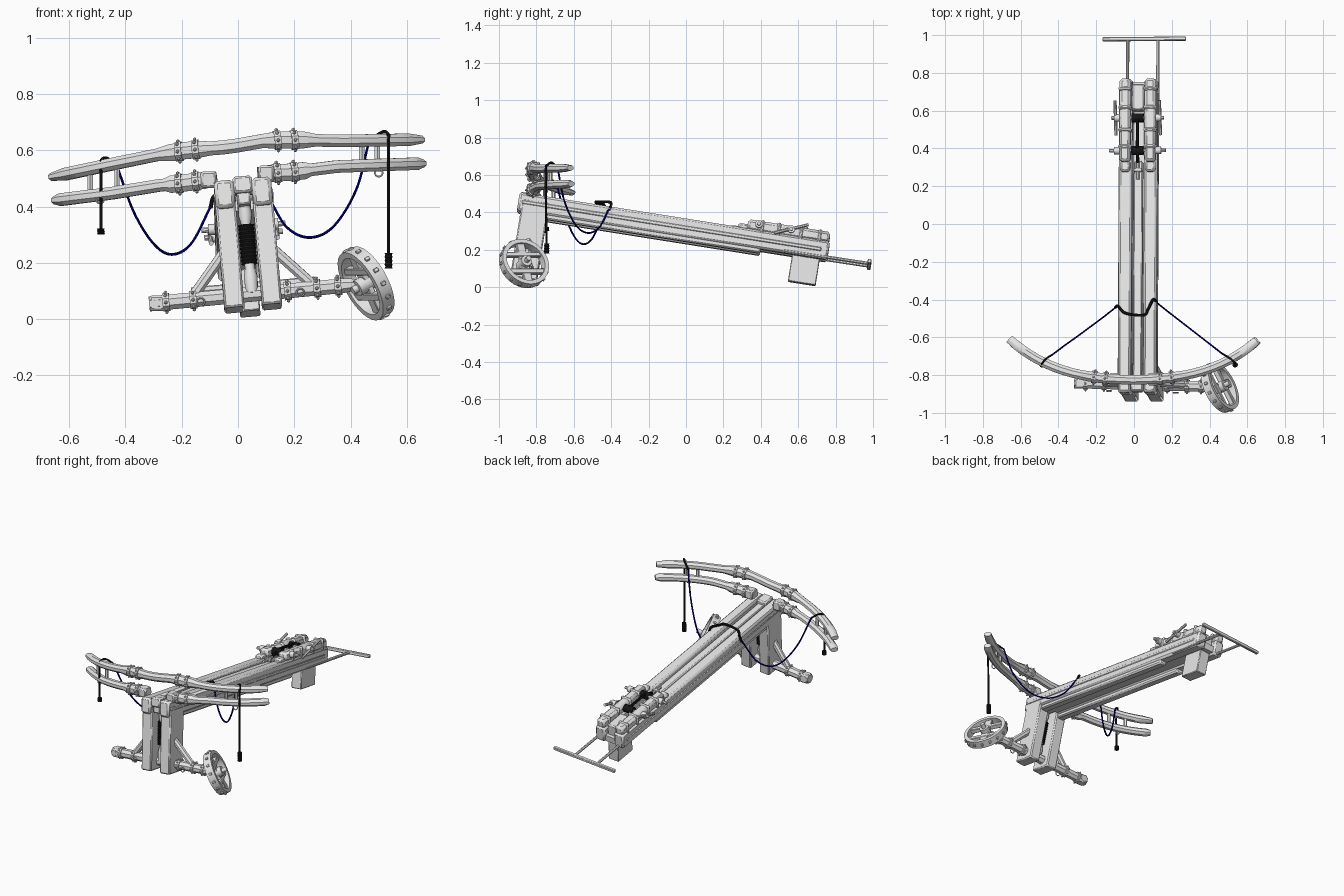
import bpy, bmesh, math
from mathutils import Matrix, Vector

old = bpy.data.objects.get("Cube")
if old:
    bpy.data.objects.remove(old, do_unlink=True)


def material(name, rgb):
    m = bpy.data.materials.new(name)
    m.use_nodes = True
    m.diffuse_color = (*rgb, 1)
    m.node_tree.nodes["Principled BSDF"].inputs["Base Color"].default_value = (*rgb, 1)
    return m


GREY = material("pale grey", (0.8, 0.8, 0.8))
BLACK = material("black rope", (0.008, 0.008, 0.008))
BLUE = material("navy string", (0.0, 0.0, 0.25))

WORLD = Matrix.Identity(4)
# Tilted frame of the stock: origin on top of its front end, y runs to the back
STOCK = (Matrix.Translation((0.015, -0.85, 0.494)) @ Matrix.Rotation(math.radians(-0.3), 4, 'Z')
         @ Matrix.Rotation(math.radians(-9), 4, 'X') @ Matrix.Rotation(math.radians(-5), 4, 'Y'))


def finish(name, bm, mat, frame=WORLD):
    bmesh.ops.recalc_face_normals(bm, faces=bm.faces)
    me = bpy.data.meshes.new(name)
    bm.to_mesh(me)
    bm.free()
    me.transform(frame)
    me.materials.append(mat)
    ob = bpy.data.objects.new(name, me)
    bpy.context.collection.objects.link(ob)
    return ob


def box(name, lo, hi, frame=STOCK, bevel=0.008, mat=GREY):
    lo, hi = Vector(lo), Vector(hi)
    bm = bmesh.new()
    bmesh.ops.create_cube(bm, size=1, matrix=Matrix.Translation((lo + hi) / 2) @ Matrix.Diagonal((*(hi - lo), 1)))
    if bevel:
        bmesh.ops.bevel(bm, geom=bm.edges[:], offset=bevel, segments=1, affect='EDGES')
    return finish(name, bm, mat, frame)


def sweep(name, pts, radii, mat=GREY, sides=8, frame=WORLD):
    """Sweep an n-sided section along points; radii is a number or (side, up) pairs."""
    pts = [Vector(p) for p in pts]
    if not isinstance(radii, list):
        radii = [(radii, radii)] * len(pts)
    bm = bmesh.new()
    rings = []
    for i, p in enumerate(pts):
        t = (pts[min(i + 1, len(pts) - 1)] - pts[max(i - 1, 0)]).normalized()
        ref = Vector((0, 1, 0)) if abs(t.z) > 0.9 else Vector((0, 0, 1))
        s = t.cross(ref).normalized()
        u = s.cross(t)
        angles = [math.tau * (k + 0.5) / sides for k in range(sides)]
        rings.append([bm.verts.new(p + s * radii[i][0] * math.cos(a) + u * radii[i][1] * math.sin(a))
                      for a in angles])
    for a, b in zip(rings, rings[1:]):
        for k in range(sides):
            bm.faces.new((a[k], a[(k + 1) % sides], b[(k + 1) % sides], b[k]))
    bm.faces.new(rings[0][::-1])
    bm.faces.new(rings[-1])
    return finish(name, bm, mat, frame)


def smooth_path(pts, n=8):
    p = [Vector(q) for q in pts]
    p = [2 * p[0] - p[1]] + p + [2 * p[-1] - p[-2]]
    out = []
    for a, b, c, d in zip(p, p[1:], p[2:], p[3:]):
        for i in range(n):
            t = i / n
            out.append(0.5 * (2 * b + (c - a) * t + (2 * a - 5 * b + 4 * c - d) * t * t
                              + (3 * b - a - 3 * c + d) * t ** 3))
    return out + [p[-2]]


def lathe_ring(name, section, frame, mat=GREY, steps=32):
    """Spin a closed (radius, height) section around local z."""
    bm = bmesh.new()
    vs = [bm.verts.new((r, 0, h)) for r, h in section]
    es = [bm.edges.new((vs[i], vs[(i + 1) % len(vs)])) for i in range(len(vs))]
    bmesh.ops.spin(bm, geom=vs + es, cent=(0, 0, 0), axis=(0, 0, 1), angle=math.tau, steps=steps)
    bmesh.ops.remove_doubles(bm, verts=bm.verts[:], dist=1e-5)
    return finish(name, bm, mat, frame)


def ring(name, pos, r=0.014, tube=0.003):
    sec = [(r + tube * math.cos(k * math.tau / 6), tube * math.sin(k * math.tau / 6)) for k in range(6)]
    lathe_ring(name, sec, Matrix.Translation(pos) @ Matrix.Rotation(1.4, 4, 'X'), steps=14)


def band(name, pos, tangent, ry, rz, frame=WORLD):
    """Studded clamp wrapped around a beam."""
    pos, t = Vector(pos), Vector(tangent).normalized()
    sweep(name, [pos - t * 0.012, pos + t * 0.012], [(ry, rz)] * 2, sides=8, frame=frame)
    s = t.cross(Vector((0, 0, 1))).normalized()
    u = s.cross(t)
    bm = bmesh.new()
    for a in range(8):
        c = pos + s * ry * math.cos(a * math.pi / 4) + u * rz * math.sin(a * math.pi / 4)
        bmesh.ops.create_icosphere(bm, subdivisions=1, radius=0.007, matrix=Matrix.Translation(c))
    finish(name + "_studs", bm, GREY, frame)


# Stock: paired rails, sunken slider and under strip
for side, x in (("right", -0.067), ("left", 0.067)):
    box(side + "_rail", (x - 0.035, -0.04, -0.1), (x + 0.035, 1.64, 0), bevel=0.012)
    box(side + "_rail_lip", (x - 0.039, -0.02, -0.06), (x + 0.039, 1.6, -0.04), bevel=0.004)
    box(side + "_under_strip", (x - 0.025, 0.1, -0.122), (x + 0.025, 1.28, -0.09))
    box(side + "_post", (x - 0.036, -0.02, -0.455), (x + 0.036, 0.125, -0.03), bevel=0.007)
    # Winch cheeks at the back
    c = box(side + "_winch_cheek", (x - 0.03, 1.19, -0.01), (x + 0.03, 1.635, 0.05), bevel=0.014)
    box(side + "_cheek_step", (x - 0.026, 1.14, -0.01), (x + 0.026, 1.2, 0.022), bevel=0.01)
    for y in (1.27, 1.36, 1.48, 1.58):
        box(side + "_cheek_band", (x - 0.035, y - 0.011, -0.03), (x + 0.035, y + 0.011, 0.056), bevel=0.008)
    # Pulling handle rods
    sweep(side + "_handle_rod", [(0.015 + x * 1.2, 1.4, -0.088), (0.015 + x * 1.2, 1.865, -0.085)],
          0.009, frame=STOCK)
box("slider", (-0.024, -0.02, -0.09), (0.024, 1.2, -0.014), bevel=0.006)
box("slider_floor", (-0.035, 0.12, -0.09), (0.035, 1.63, -0.05), bevel=0)
box("front_cap", (-0.034, -0.035, -0.05), (0.034, 0.05, 0.01))
box("rear_block", (-0.034, 1.47, -0.06), (0.034, 1.61, 0.02))
box("rear_leg", (-0.036, 1.45, -0.24), (0.036, 1.6, -0.09), bevel=0.004)
box("pull_bar", (-0.2, 1.855, -0.095), (0.245, 1.876, -0.074), bevel=0.004)

# Winch: axles, drums, hand spokes, rope and hook
for name, y, reach in (("front", 1.25, 0.15), ("rear", 1.425, 0.14)):
    sweep(name + "_winch_axle", [(-reach, y, 0.03), (reach, y, 0.03)], 0.01, frame=STOCK)
    for s in (-1, 1):
        sweep(name + "_axle_hub", [(s * 0.095, y, 0.03), (s * 0.125, y, 0.03)], 0.02, frame=STOCK, sides=12)
    sweep(name + "_winch_drum", [(-0.032, y, 0.03), (0.032, y, 0.03)], 0.024, BLACK, 12, STOCK)
for s in (-1, 1):
    sweep("hand_spoke", [(s * 0.118, 1.338, -0.005), (s * 0.118, 1.512, 0.068)], 0.009, frame=STOCK)
sweep("winch_rope", [(0, 1.19, 0.01), (0, 1.25, 0.045), (0, 1.425, 0.045)], 0.009, BLACK, 8, STOCK)
sweep("hook_stem", [(0, 1.1, 0.0), (0, 1.2, 0.01)], 0.009, frame=STOCK)
box("hook_claw", (-0.022, 1.14, -0.01), (0.022, 1.16, 0.015), bevel=0.003)

# Rope-wound spindle between the posts
sweep("spindle", [(0, 0.05, z) for z in (-0.04, -0.12, -0.15, -0.31, -0.34, -0.4)],
      [(r, r) for r in (0.018, 0.025, 0.018, 0.018, 0.025, 0.022)], sides=12, frame=STOCK)
coil = [-0.155 - 0.007 * i for i in range(21)]
sweep("spindle_rope", [(0, 0.05, z) for z in coil],
      [(0.03 - 0.004 * (i % 2),) * 2 for i in range(21)], BLACK, 14, STOCK)

# Axle with clamps, braces and one remaining wheel
A, B = Vector((-0.315, -0.842, 0.054)), Vector((0.43, -0.862, 0.124))
along = B - A
sweep("axle", [A, A + along * 0.93, B], [(0.03, 0.029), (0.03, 0.028), (0.02, 0.02)])
box("axle_end", A + Vector((0, -0.028, -0.025)), A + Vector((0.06, 0.028, 0.03)), WORLD)
for f in (0.08, 0.21, 0.66, 0.8, 0.9):
    band("axle_clamp", A + along * f, along, 0.036, 0.035)
ring("axle_ring_right", A + along * 0.245 + Vector((0, -0.037, -0.01)))
ring("axle_ring_left", A + along * 0.72 + Vector((0, -0.037, -0.01)))
sweep("right_brace", [(-0.16, -0.845, 0.08), (-0.04, -0.84, 0.25)], 0.02)
sweep("left_brace", [(0.29, -0.855, 0.1), (0.1, -0.84, 0.27)], 0.02)

axis = Vector((0.8, 0.4, 0.45)).normalized()
WHEEL = Matrix.Translation((0.455, -0.866, 0.127)) @ axis.to_track_quat('Z', 'Y').to_matrix().to_4x4()
lathe_ring("wheel_rim", [(0.112, -0.025), (0.135, -0.025), (0.135, 0.025), (0.112, 0.025)], WHEEL)
for s in (-0.05, 0.05):
    box("wheel_plank", (-0.108, s - 0.013, -0.014), (0.108, s + 0.013, 0.014), WHEEL, 0.003)
box("wheel_cross_plank", (-0.024, -0.118, -0.011), (0.024, 0.118, 0.011), WHEEL, 0.003)
sweep("wheel_hub", [(0, 0, -0.04), (0, 0, 0.035)], 0.03, sides=12, frame=WHEEL)
sweep("wheel_axle_pin", [(0, 0, -0.06), (0, 0, 0.065)], 0.014, sides=10, frame=WHEEL)
for k in range(16):
    box("wheel_stud", (0.13, -0.007, -0.009), (0.142, 0.007, 0.009),
        WHEEL @ Matrix.Rotation(k * math.tau / 16, 4, 'Z'), 0.002)


# Bow limbs: curve back in plan, heights from a short (x, z) list
def bow_y(x):
    return -0.825 + 0.3 * x ** 2 + 0.45 * x ** 4


def height(table, x):
    for (x0, z0), (x1, z1) in zip(table, table[1:]):
        if x <= x1:
            return z0 + (z1 - z0) * (x - x0) / (x1 - x0)
    return table[-1][1]


UPPER = [(-0.66, 0.505), (-0.45, 0.55), (-0.28, 0.585), (-0.18, 0.6), (-0.03, 0.612),
         (0.1, 0.635), (0.22, 0.637), (0.36, 0.633), (0.65, 0.638)]
LOWER_R = [(-0.65, 0.422), (-0.45, 0.447), (-0.28, 0.475), (-0.18, 0.485), (-0.075, 0.5)]
LOWER_L = [(0.07, 0.515), (0.2, 0.523), (0.35, 0.542), (0.655, 0.553)]


def bow(name, table):
    x0, x1 = table[0][0], table[-1][0]
    n = 28
    xs = [x0 + (x1 - x0) * i / n for i in range(n + 1)]
    pts = [(x, bow_y(x), height(table, x)) for x in xs]
    radii = [(0.029, 0.033) if 0.1 < abs(x) < 0.25 else (0.027, 0.027 if abs(x) <= 0.1 else 0.024) for x in xs]
    tips = [i for i, x in enumerate(xs) if abs(x) > 0.64]
    for i in tips:
        radii[i] = (0.024, 0.015)
    sweep(name, pts, radii)
    for x in (-0.21, -0.15, 0.14, 0.2):
        if x0 < x < x1:
            z = height(table, x)
            band(name + "_clamp", (x, bow_y(x), z),
                 (0.1, bow_y(x + 0.05) - bow_y(x - 0.05), 0.012), 0.036, 0.037)


bow("upper_bow", UPPER)
bow("lower_bow_right", LOWER_R)
bow("lower_bow_left", LOWER_L)
for table, x in ((LOWER_R, -0.105), (LOWER_L, 0.1)):
    z, y = height(table, x), bow_y(x)
    box("bow_socket", (x - 0.028, y - 0.032, z - 0.029), (x + 0.028, y + 0.032, z + 0.029), WORLD)
for table, x in ((LOWER_R, -0.525), (LOWER_R, -0.43), (LOWER_L, 0.44), (LOWER_L, 0.495)):
    sweep("bow_strut", [(x, bow_y(x), height(table, x)), (x, bow_y(x), height(UPPER, x))], 0.011, sides=6)
ring("bow_ring_left", (0.5, -0.74, 0.52))
ring("bow_ring_right", (-0.49, -0.74, 0.425))


# Ropes: hanging ends, slack string and the wrapped middle
def hanging(name, x, top, bottom, knot, back):
    sweep(name, smooth_path([back, (x * 0.96, -0.715, top), (x, -0.74, top - 0.012),
                             (x, -0.75, top - 0.06), (x, -0.745, bottom)]), 0.006, BLACK, 6)
    zs = [bottom + knot * i / 8 for i in range(9)]
    sweep(name + "_knot", [(x, -0.745, z) for z in zs],
          [(0.015 - 0.003 * (i % 2),) * 2 for i in range(9)], BLACK, 10)


hanging("left_rope", 0.535, 0.665, 0.18, 0.055, (0.465, -0.685, 0.63))
hanging("right_rope", -0.487, 0.572, 0.3, 0.022, (-0.43, -0.69, 0.545))
sweep("right_string", smooth_path([(-0.43, -0.69, 0.545), (-0.37, -0.645, 0.38), (-0.3, -0.595, 0.268),
                                   (-0.235, -0.547, 0.23), (-0.165, -0.495, 0.27),
                                   (-0.095, -0.44, 0.405)]), 0.005, BLUE, 6)
sweep("left_string", smooth_path([(0.465, -0.685, 0.63), (0.42, -0.65, 0.46), (0.34, -0.588, 0.33),
                                  (0.255, -0.522, 0.29), (0.175, -0.46, 0.325),
                                  (0.115, -0.412, 0.42)]), 0.005, BLUE, 6)
sweep("string_wrap", smooth_path([(-0.098, -0.44, 0.395), (-0.085, -0.435, 0.435), (-0.045, -0.472, 0.447),
                                  (0.05, -0.482, 0.455), (0.075, -0.45, 0.456),
                                  (0.1, -0.402, 0.452), (0.118, -0.41, 0.41)]), 0.008, BLACK, 8)

# Smooth the round parts and keep the hewn edges sharp
bpy.ops.object.select_all(action='DESELECT')
for ob in bpy.context.scene.objects:
    if ob.type == 'MESH':
        ob.select_set(True)
        bpy.context.view_layer.objects.active = ob
bpy.ops.object.shade_smooth_by_angle(angle=math.radians(40))
